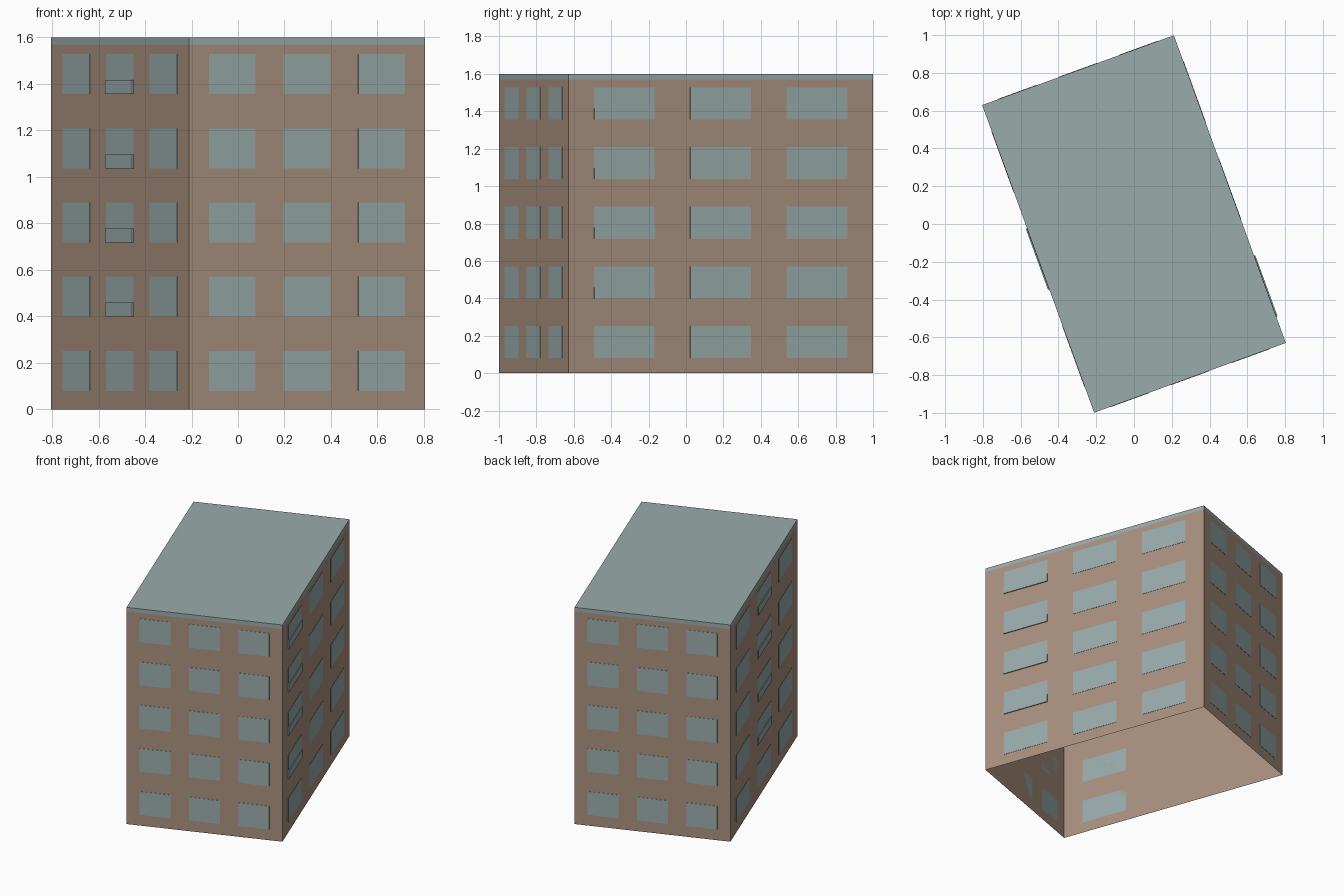
import bpy
import bmesh
from math import radians
from mathutils import Matrix, Vector

if "Cube" in bpy.data.objects:
    bpy.data.objects.remove(bpy.data.objects["Cube"], do_unlink=True)

WIDTH, DEPTH, HEIGHT, EAVES = 1.08, 1.733, 1.6, 1.57
TURN = Matrix.Rotation(radians(20), 4, 'Z')
FLOORS, PITCH, SILL, PANE_H = 5, 0.319, 0.08, 0.172
PLATE = 0.002


def material(name, rgb):
    mat = bpy.data.materials.new(name)
    mat.use_nodes = True
    mat.diffuse_color = (*rgb, 1)
    mat.node_tree.nodes["Principled BSDF"].inputs["Base Color"].default_value = (*rgb, 1)
    return mat


brick = material("brown wall", (0.40, 0.28, 0.21))
slate = material("grey blue", (0.32, 0.41, 0.41))


def add_box(bm, low, high, matrix=Matrix()):
    low, high = Vector(low), Vector(high)
    place = Matrix.Translation((low + high) / 2) @ Matrix.Diagonal((*(high - low), 1))
    return bmesh.ops.create_cube(bm, size=1, matrix=matrix @ place)["verts"]


def finish(name, bm, mat):
    bmesh.ops.transform(bm, matrix=TURN, verts=bm.verts)
    mesh = bpy.data.meshes.new(name)
    bm.to_mesh(mesh)
    bm.free()
    mesh.materials.append(mat)
    obj = bpy.data.objects.new(name, mesh)
    bpy.context.collection.objects.link(obj)
    return obj


# Walls: a hollow shell, open underneath and capped by the roof
bm = bmesh.new()
add_box(bm, (-WIDTH / 2, -DEPTH / 2, 0), (WIDTH / 2, DEPTH / 2, EAVES))
bmesh.ops.delete(bm, geom=[f for f in bm.faces if abs(f.normal.z) > 0.5], context='FACES')
finish("walls", bm, brick)

# Flat roof slab flush with the walls
bm = bmesh.new()
add_box(bm, (-WIDTH / 2, -DEPTH / 2, EAVES), (WIDTH / 2, DEPTH / 2, HEIGHT))
finish("roof", bm, slate)

# Each side: name, quarter turns, distance to wall, column spacing, pane width, balcony column
SIDES = [
    ("front", 0, DEPTH / 2, 0.342, 0.214, None),
    ("left", 1, WIDTH / 2, 0.548, 0.345, -1),
    ("back", 2, DEPTH / 2, 0.342, 0.214, None),
    ("right", 3, WIDTH / 2, 0.548, 0.345, 0),
]

for side, quarter, wall, spacing, pane_w, balcony in SIDES:
    face = Matrix.Rotation(radians(90 * quarter), 4, 'Z')
    panes, ledges = bmesh.new(), bmesh.new()
    for floor in range(FLOORS):
        z = SILL + floor * PITCH
        for column in (-1, 0, 1):
            x0 = column * spacing - pane_w / 2
            x1 = x0 + pane_w
            add_box(panes, (x0, -wall - PLATE, z), (x1, -wall, z + PANE_H), face)
            # Shallow balcony panels on the upper floors
            if column == balcony and floor > 0:
                add_box(ledges, (x0, -wall - 0.007, z), (x1, -wall, z + 0.06), face)
    finish(side + "_windows", panes, slate)
    if balcony is None:
        ledges.free()
    else:
        finish(side + "_balconies", ledges, slate)
